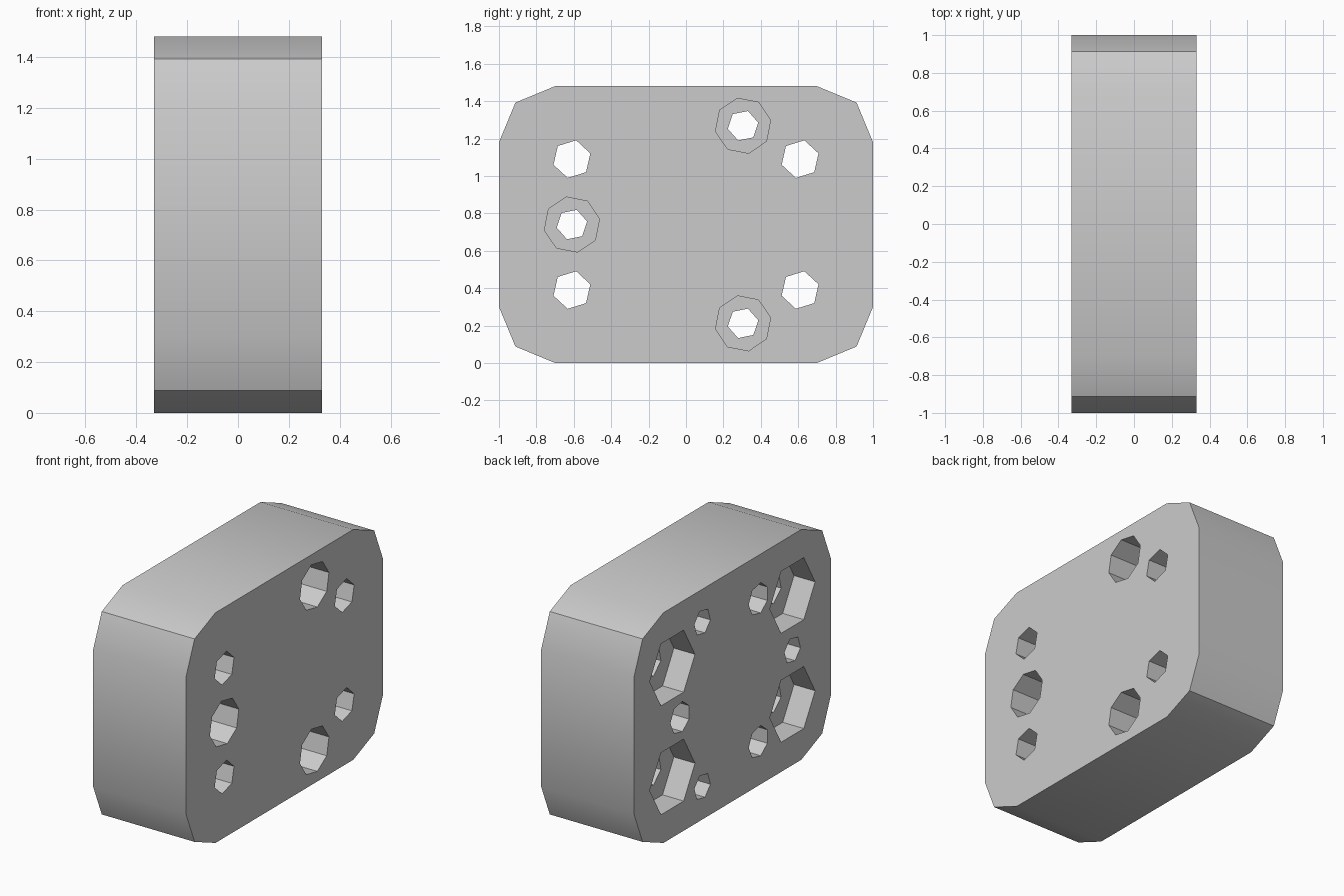
import bpy, bmesh
from math import pi, sin, cos, radians

cube = bpy.data.objects.get("Cube")
if cube:
    bpy.data.objects.remove(cube)

W, D, H = 0.66, 2.0, 1.48        # thickness, length, height
MID = H / 2
FRONT, BACK = W / 2, -W / 2      # bolt-head side (+x) and nut side (-x)

grey = bpy.data.materials.new("plain grey")
grey.use_nodes = True
colour = (0.6, 0.6, 0.6, 1)
grey.diffuse_color = colour
grey.node_tree.nodes["Principled BSDF"].inputs["Base Color"].default_value = colour


def prism(name, outline, x0, x1):
    """Extrude a (y, z) outline along x."""
    bm = bmesh.new()
    face = bm.faces.new([bm.verts.new((x0, y, z)) for y, z in outline])
    grown = bmesh.ops.extrude_face_region(bm, geom=[face])["geom"]
    verts = [v for v in grown if isinstance(v, bmesh.types.BMVert)]
    bmesh.ops.translate(bm, verts=verts, vec=(x1 - x0, 0, 0))
    bmesh.ops.recalc_face_normals(bm, faces=bm.faces)
    mesh = bpy.data.meshes.new(name)
    bm.to_mesh(mesh)
    bm.free()
    mesh.materials.append(grey)
    obj = bpy.data.objects.new(name, mesh)
    bpy.context.collection.objects.link(obj)
    return obj


def ring(y, z, r, sides, turn=0.0):
    return [(y + r * cos(turn + 2 * pi * i / sides), z + r * sin(turn + 2 * pi * i / sides))
            for i in range(sides)]


# Rounded plate: two facets on each corner
R = 0.3
outline = []
for k, (sy, sz) in enumerate([(1, 1), (-1, 1), (-1, -1), (1, -1)]):
    for step in range(3):
        a = radians(90 * k + 45 * step)
        outline.append((sy * (D / 2 - R) + R * cos(a), MID + sz * (MID - R) + R * sin(a)))
plate = prism("mounting_block", outline, BACK, FRONT)


def cut(name, shape, x0, x1):
    cutter = prism(name, shape, x0, x1)
    cutter.hide_render = True
    mod = plate.modifiers.new(name, "BOOLEAN")
    mod.operation = "DIFFERENCE"
    mod.solver = "EXACT"
    mod.object = cutter
    bpy.context.view_layer.objects.active = plate
    bpy.ops.object.modifier_apply(modifier=name)
    bpy.data.objects.remove(cutter)


# Four corner bolt holes with hexagonal nut pockets
for sy in (-1, 1):
    for sz in (-1, 1):
        y, z = 0.61 * sy, MID + 0.35 * sz
        cut("corner_hole", ring(y, z, 0.103, 6, 0.3), BACK - 0.1, FRONT + 0.1)
        cut("nut_pocket", ring(y, z, 0.23, 6), BACK - 0.1, BACK + 0.15)

# Two interleaved circles of three holes
for i in range(3):
    # counterbored through holes
    a = radians(60 + 120 * i)
    y, z = 0.61 * cos(a), MID + 0.61 * sin(a)
    cut("bolt_hole", ring(y, z, 0.083, 6, 0.2), BACK - 0.1, FRONT + 0.1)
    cut("counterbore", ring(y, z, 0.15, 8, 0.2), FRONT - 0.36, FRONT + 0.1)
    # blind holes in the nut side
    a = radians(120 * i)
    y, z = 0.53 * cos(a), MID + 0.53 * sin(a)
    cut("blind_hole", ring(y, z, 0.1, 7), BACK - 0.1, BACK + 0.3)

bpy.ops.object.select_all(action="DESELECT")
plate.select_set(True)
bpy.context.view_layer.objects.active = plate
bpy.ops.object.shade_smooth_by_angle(angle=radians(30))
